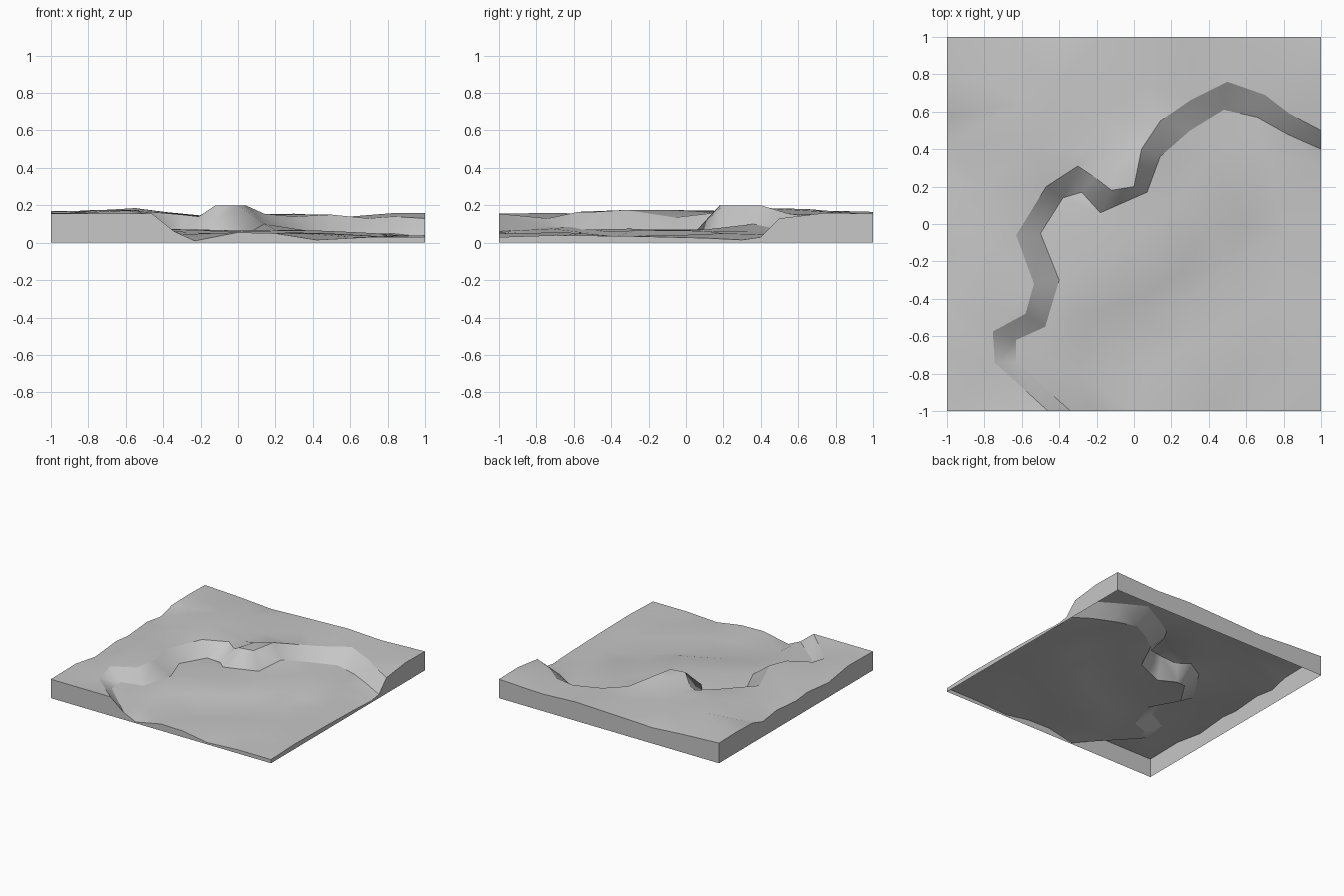
import bpy, bmesh
from mathutils import Vector
from mathutils.geometry import delaunay_2d_cdt

default_cube = bpy.data.objects.get("Cube")
if default_cube:
    bpy.data.objects.remove(default_cube, do_unlink=True)

# Upper edge of the cliff, from the front side round to the right-hand side
cliff_rim = [
    (-.46, -1, .155), (-.745, -.74, .13), (-.755, -.575, .165), (-.58, -.48, .165),
    (-.535, -.32, .175), (-.63, -.06, .135), (-.47, .2, .165), (-.3, .31, .15),
    (-.21, .25, .14), (-.12, .18, .2), (0, .2, .2), (.04, .4, .2),
    (.14, .55, .155), (.3, .66, .14), (.5, .76, .15), (.7, .69, .13),
    (.83, .59, .14), (1, .5, .13),
]

# Lower edge of the cliff, where it meets the basin
cliff_foot = [
    (-.34, -1, .06), (-.63, -.74, .08), (-.63, -.62, .085), (-.475, -.55, .07),
    (-.4, -.3, .075), (-.5, -.05, .055), (-.38, .14, .06), (-.28, .17, .04),
    (-.18, .06, .07), (.07, .17, .06), (.14, .36, .1), (.3, .5, .07),
    (.48, .61, .05), (.66, .57, .04), (.82, .48, .05), (1, .4, .03),
]

# Step across the basin: its top line and its bottom line
step_top = [
    (-.3, -.49, .07), (-.05, -.42, .06), (.25, -.27, .065),
    (.42, 0, .065), (.55, .12, .06), (.75, .2, .05),
]
step_bottom = [
    (-.25, -.55, .055), (0, -.5, .035), (.3, -.4, .025),
    (.5, -.22, .02), (.6, 0, .03),
]

# Outer border heights, all the way round
border = [
    (-1, -1, .155), (-1, -.68, .16), (-1, -.42, .12), (-1, -.15, .145),
    (-1, 0, .13), (-1, .25, .15), (-1, .43, .125), (-1, .57, .165),
    (-1, .8, .17), (-1, 1, .165),
    (-.68, 1, .15), (-.4, 1, .13), (-.14, 1, .14), (.3, 1, .155),
    (.6, 1, .14), (1, 1, .155), (1, .75, .16),
    (1, .3, .015), (1, .1, .025), (1, -.3, .035), (1, -.7, .04), (1, -1, .03),
    (.7, -1, .03), (.42, -1, .015), (.2, -1, .05), (0, -1, .055), (-.23, -1, .01),
]

# Gentle rises and hollows on the plateau and in the basin
plateau_points = [
    (-.8, .75, .17), (-.55, .42, .185), (-.6, .65, .18), (-.4, .75, .165),
    (-.8, .2, .17), (-.78, -.1, .175), (-.85, -.6, .155), (-.2, .6, .14),
    (-.22, .4, .14), (-.08, .32, .2), (.05, .75, .15), (.3, .85, .15), (.85, .8, .16),
]
basin_points = [
    (-.25, -.2, .07), (0, -.1, .065), (.2, .1, .07), (.4, .35, .06),
    (.7, .38, .045), (.8, -.05, .04), (.75, -.4, .035), (.48, -.55, .05),
    (.28, -.65, .055), (.1, -.75, .04), (.6, -.75, .03),
    (-.3, -.8, .045), (-.5, -.72, .075),
]

# Triangulate the ground with the cliff and step lines kept as edges
points, creases = [], []
for line in (cliff_rim, cliff_foot, step_top, step_bottom):
    start = len(points)
    points += line
    creases += [(i, i + 1) for i in range(start, len(points) - 1)]
points += border + plateau_points + basin_points
flat = [Vector(p[:2]) for p in points]
verts, _, faces, origins, _, _ = delaunay_2d_cdt(flat, creases, [], 0, 1e-5)

bm = bmesh.new()
ground = [bm.verts.new((v.x, v.y, points[source[0]][2]))
          for v, source in zip(verts, origins)]
for face in faces:
    bm.faces.new([ground[i] for i in face])
bm.normal_update()
for face in bm.faces:
    if face.normal.z < 0:
        face.normal_flip()

# Keep both edges of the cliff sharp
source_of = {vert: source[0] for vert, source in zip(ground, origins)}
cliff_count = len(cliff_rim) + len(cliff_foot)
for edge in bm.edges:
    first, second = sorted(source_of[vert] for vert in edge.verts)
    if second < cliff_count and (first, second) in creases:
        edge.smooth = False

# Side walls, dropped from the border to the floor; the bottom stays open
border_edges = [e for e in bm.edges if e.is_boundary]
walls = bmesh.ops.extrude_edge_only(bm, edges=border_edges)["geom"]
for item in walls:
    if isinstance(item, bmesh.types.BMVert):
        item.co.z = 0
bm.normal_update()
for face in walls:
    if isinstance(face, bmesh.types.BMFace):
        if face.normal.dot(face.calc_center_median()) < 0:
            face.normal_flip()

mesh = bpy.data.meshes.new("terrain")
bm.to_mesh(mesh)
bm.free()
terrain = bpy.data.objects.new("terrain", mesh)
bpy.context.collection.objects.link(terrain)

# Plain grey stone
stone = bpy.data.materials.new("grey_stone")
stone.use_nodes = True
grey = (.57, .57, .57, 1)
stone.diffuse_color = grey
stone.node_tree.nodes["Principled BSDF"].inputs["Base Color"].default_value = grey
mesh.materials.append(stone)

# Smooth ground with sharp cliff and border edges
bpy.ops.object.select_all(action="DESELECT")
terrain.select_set(True)
bpy.context.view_layer.objects.active = terrain
bpy.ops.object.shade_smooth_by_angle(angle=1, keep_sharp_edges=True)
